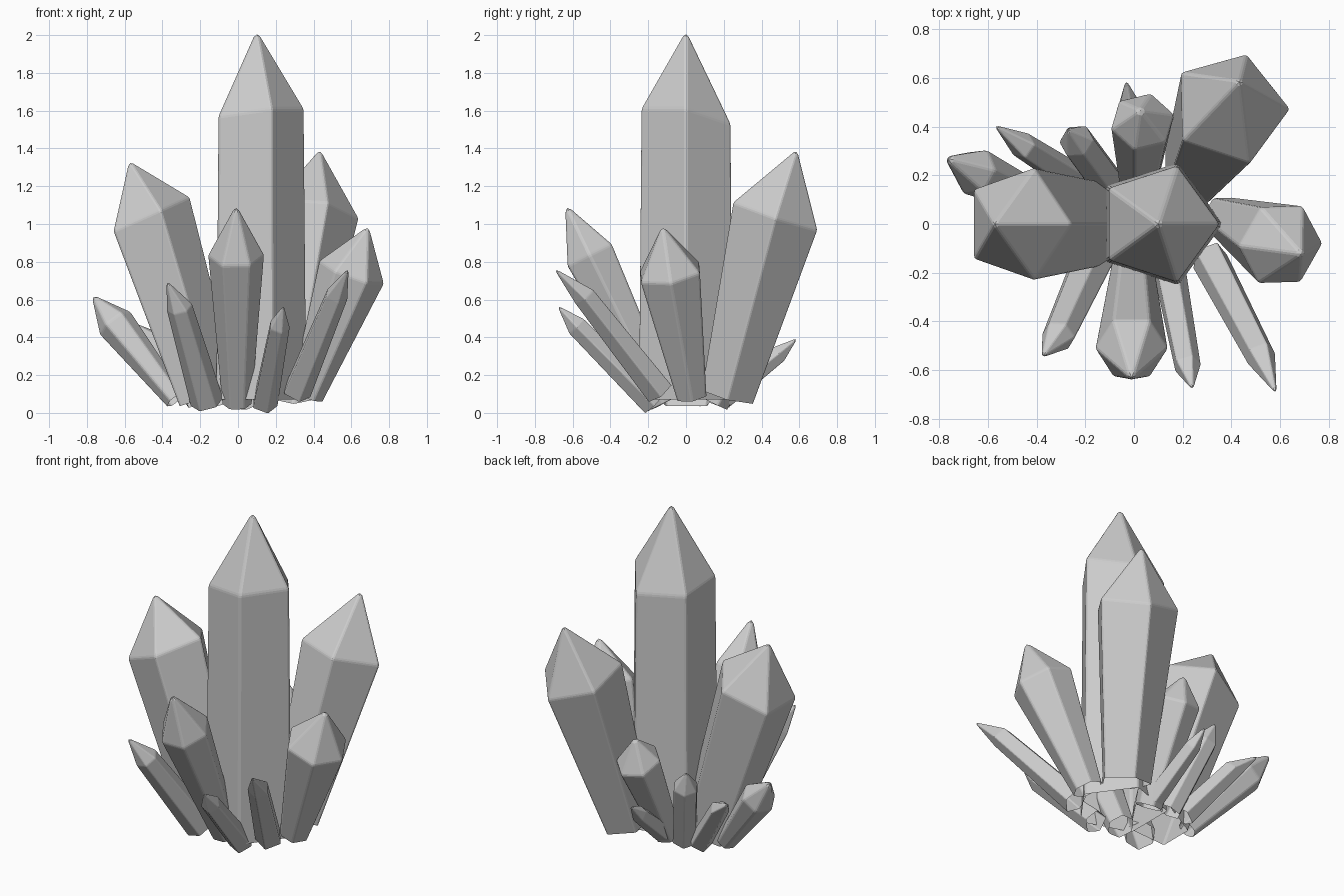
import bpy, bmesh, math
from mathutils import Vector

if "Cube" in bpy.data.objects:
    bpy.data.objects.remove(bpy.data.objects["Cube"])


def crystal(name, sides, base, shoulder, tip, r_base, r_top, jitter=None, bevel=0.01, twist=0):
    """Tapered prism, open at the foot, with a pointed cap, leaning from base to tip."""
    base, shoulder, tip = Vector(base), Vector(shoulder), Vector(tip)
    turn = Vector((0, 0, 1)).rotation_difference(shoulder - base)
    bm = bmesh.new()

    def ring(centre, r, lift):
        out = []
        for i in range(sides):
            a = 2 * math.pi * i / sides + math.radians(twist)
            p = Vector((r * math.cos(a), r * math.sin(a), lift[i]))
            out.append(bm.verts.new(centre + turn @ p))
        return out

    low = ring(base, r_base, [0] * sides)
    high = ring(shoulder, r_top, jitter or [0] * sides)
    point = bm.verts.new(tip)
    for i in range(sides):
        j = (i + 1) % sides
        bm.faces.new((low[i], low[j], high[j], high[i]))
        bm.faces.new((high[i], high[j], point))
    bm.normal_update()
    mesh = bpy.data.meshes.new(name)
    bm.to_mesh(mesh)
    bm.free()
    obj = bpy.data.objects.new(name, mesh)
    bpy.context.collection.objects.link(obj)
    # slightly worn edges
    mod = obj.modifiers.new("edge_wear", 'BEVEL')
    mod.width = bevel
    mod.segments = 2
    mod.limit_method = 'ANGLE'
    mod.angle_limit = math.radians(15)
    return obj


# Large five-sided crystals
crystal("main_crystal", 5, (0.1, 0, 0.07), (0.1, 0, 1.57), (0.1, 0, 2.028),
        0.265, 0.251, [0.04, -0.04, -0.02, 0.0, 0.04], 0.012)
crystal("left_crystal", 5, (-0.17, 0, 0.08), (-0.48, 0, 1.05), (-0.575, 0, 1.335), 0.18, 0.243,
        [0.02, 0, -0.03, -0.03, 0])
crystal("back_right_crystal", 5, (0.25, 0.22, 0.09), (0.395, 0.478, 1.065), (0.435, 0.588, 1.397), 0.15, 0.248,
        [0, -0.03, 0, 0, 0])

# Medium six-sided crystals
crystal("right_crystal", 6, (0.365, 0.03, 0.09), (0.602, -0.085, 0.745), (0.692, -0.125, 0.993), 0.09, 0.183)
crystal("front_crystal", 6, (-0.005, -0.12, 0.05), (-0.01, -0.51, 0.835), (-0.01, -0.64, 1.105), 0.08, 0.15)
crystal("back_crystal", 6, (0.02, 0.15, 0.05), (0.035, 0.42, 0.6), (0.025, 0.47, 0.765), 0.08, 0.135, twist=15)
crystal("far_left_crystal", 6, (-0.33, 0.07, 0.07), (-0.65, 0.213, 0.475), (-0.78, 0.275, 0.632), 0.06, 0.103)

# Small crystals and spikes around the foot
crystal("front_left_small", 6, (-0.165, -0.14, 0.06), (-0.31, -0.46, 0.56), (-0.38, -0.55, 0.703), 0.09, 0.07, bevel=0.006)
crystal("front_right_spike", 5, (0.31, -0.14, 0.11), (0.52, -0.54, 0.62), (0.588, -0.705, 0.77), 0.08, 0.064, bevel=0.006)
crystal("front_small", 5, (0.14, -0.17, 0.048), (0.218, -0.58, 0.46), (0.242, -0.685, 0.572), 0.072, 0.058, bevel=0.006)
crystal("back_left_small", 6, (-0.11, 0.17, 0.06), (-0.235, 0.34, 0.48), (-0.275, 0.39, 0.6), 0.075, 0.074, bevel=0.006)
crystal("back_left_spike", 5, (-0.22, 0.17, 0.07), (-0.455, 0.32, 0.39), (-0.58, 0.41, 0.49), 0.068, 0.058, bevel=0.006)
crystal("back_spike", 5, (0.02, 0.2, 0.08), (-0.02, 0.49, 0.31), (-0.033, 0.595, 0.4), 0.062, 0.05, bevel=0.006)
